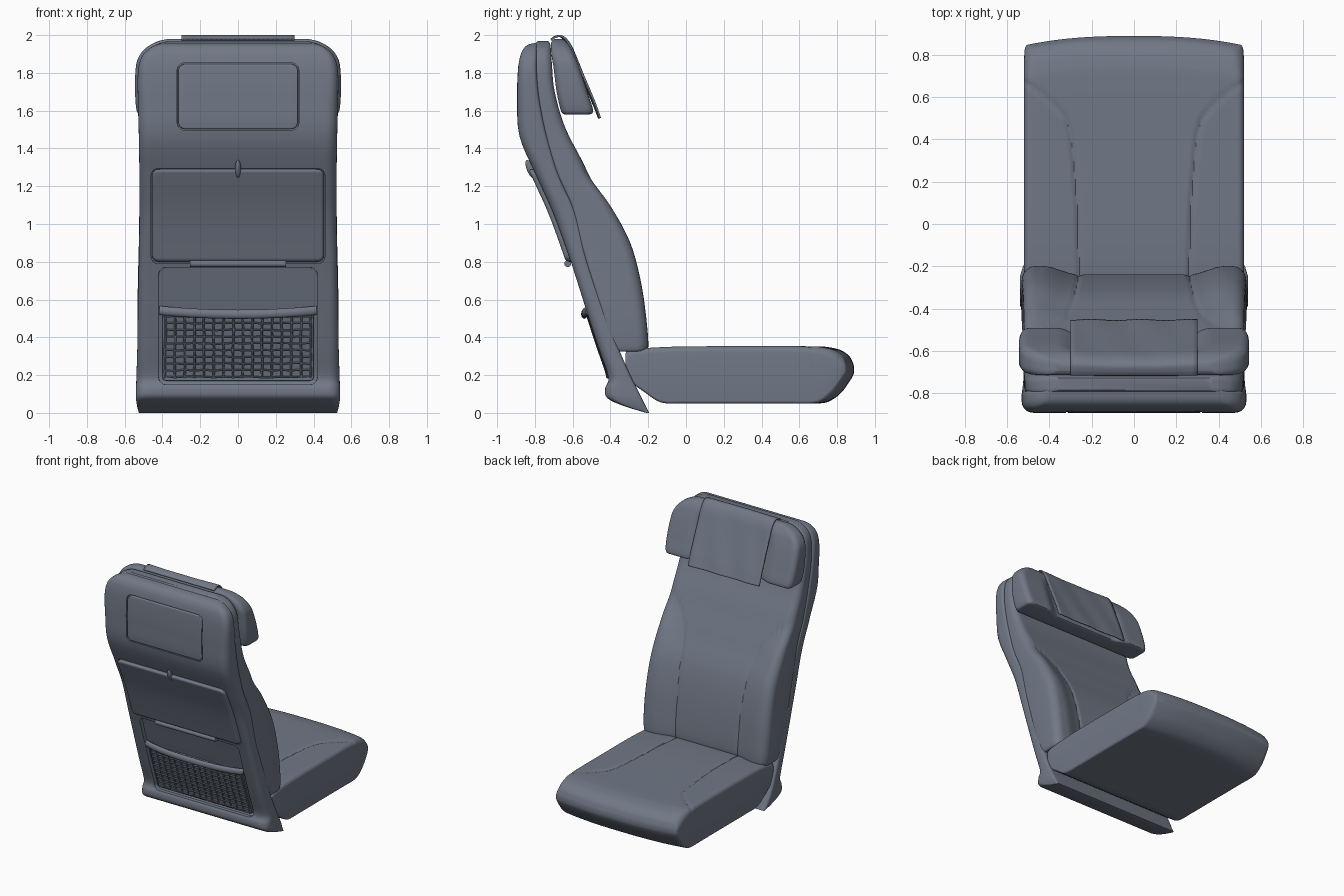
import bpy, bmesh, math, random

if "Cube" in bpy.data.objects:
    bpy.data.objects.remove(bpy.data.objects["Cube"])
random.seed(4)


def smooth(a, b, v):
    t = min(1, max(0, (v - a) / (b - a)))
    return t * t * (3 - 2 * t)


def lerp(tab, v):
    """Piecewise linear lookup in a list whose first column is the key."""
    for p, q in zip(tab, tab[1:]):
        if v <= q[0]:
            t = max(0, (v - p[0]) / (q[0] - p[0]))
            return p[1] + t * (q[1] - p[1])
    return tab[-1][1]


def spline(keys, sub):
    """Catmull-Rom through rows of any length."""
    out = []
    for i in range(len(keys) - 1):
        k = [keys[max(0, i - 1)], keys[i], keys[i + 1], keys[min(len(keys) - 1, i + 2)]]
        for s in range(sub):
            t = s / sub
            out.append([b + .5 * t * (c - a + t * (2*a - 5*b + 4*c - d + t * (3*(b - c) + d - a)))
                        for a, b, c, d in zip(*k)])
    return out + [list(keys[-1])]


def inset(d, r):
    return r - math.sqrt(max(0, r * r - (r - d) ** 2)) if d < r else 0


def add_mesh(name, rows, closed=True):
    """Skin rows of points; closed rows also get end caps."""
    bm = bmesh.new()
    vs = [[bm.verts.new(p) for p in r] for r in rows]
    n = len(vs[0])
    for a, b in zip(vs, vs[1:]):
        for i in range(n if closed else n - 1):
            j = (i + 1) % n
            bm.faces.new((a[i], a[j], b[j], b[i]))
    if closed:
        bm.faces.new(vs[0])
        bm.faces.new(vs[-1])
    bmesh.ops.recalc_face_normals(bm, faces=bm.faces)
    me = bpy.data.meshes.new(name)
    bm.to_mesh(me)
    bm.free()
    ob = bpy.data.objects.new(name, me)
    bpy.context.collection.objects.link(ob)
    return ob


def loft(name, stations, place, n=24, bump=None):
    """Rounded-rectangle rings: (t, back, front, half width, back radius, front radius)."""
    def edge(w, r):
        right = [w - r + r * math.cos(k * math.pi / 12) for k in range(6)]
        mid = [(w - r) * (1 - 2 * i / n) for i in range(n + 1)]
        return right + mid + [-x for x in reversed(right)]
    rows = []
    for t, a, b, w, ra, rb in stations:
        lim = max(.001, (b - a) / 2.05)
        ra, rb = min(ra, lim), min(rb, lim)
        front = [(x, b - inset(w - abs(x), rb) + (bump(abs(x), t) if bump else 0)) for x in edge(w, rb)]
        back = [(x, a + inset(w - abs(x), ra)) for x in reversed(edge(w, ra))]
        rows.append([place(x, t, v) for x, v in front + back])
    return add_mesh(name, rows)


upright = lambda x, t, v: (x, v, t)

# Hard rear shell
shell_rows = spline([
    (0, -.21, -.195, .525, .005, .005), (.04, -.34, -.215, .535, .03, .02), (.08, -.418, -.235, .54, .05, .02),
    (.13, -.428, -.26, .54, .06, .02), (.19, -.412, -.29, .538, .06, .02), (.35, -.465, -.36, .533, .06, .02),
    (.55, -.53, -.43, .53, .06, .02), (.8, -.61, -.52, .525, .06, .02), (1.05, -.70, -.58, .522, .06, .02),
    (1.25, -.79, -.67, .522, .06, .02), (1.46, -.88, -.735, .525, .06, .02), (1.65, -.893, -.775, .53, .06, .02),
    (1.8, -.89, -.79, .53, .06, .02), (1.88, -.88, -.79, .512, .06, .02), (1.925, -.862, -.79, .475, .06, .02),
    (1.95, -.835, -.785, .43, .03, .02), (1.96, -.79, -.775, .39, .01, .01)], 5)
shell = loft("rear_shell", shell_rows, upright)
rear = lambda z: lerp(shell_rows, z)


def panel(name, z0, z1, hw, rc, out, depth, edge=.012):
    """Rounded plate that follows the rear of the shell."""
    h = [rc * (1 - math.cos(k * math.pi / 16)) for k in range(9)]
    zs = [z0 + v for v in h] + [z0 + rc + (z1 - z0 - 2*rc) * i / 16 for i in range(1, 16)]
    zs += [z1 - v for v in reversed(h)]
    rows = []
    for z in zs:
        d = min(z - z0, z1 - z)
        rows.append((z, rear(z) - out + inset(d, edge), rear(z) + depth, hw - inset(d, rc), edge, .001))
    return loft(name, rows, upright)


# Recesses for screen, tray and pocket
for z0, z1, hw, depth in ((1.497, 1.853, .322, .012), (.79, 1.295, .46, .01), (.15, .77, .42, .03)):
    cut = panel("recess_cutter", z0, z1, hw, .04, .12, depth, .001)
    cut.hide_render = True
    m = shell.modifiers.new("recess", 'BOOLEAN')
    m.operation, m.object, m.solver = 'DIFFERENCE', cut, 'EXACT'
    bpy.context.view_layer.objects.active = shell
    bpy.ops.object.modifier_apply(modifier=m.name)
    bpy.data.objects.remove(cut)

panel("screen", 1.503, 1.847, .316, .036, .001, .03, .006)
panel("tray_table", .80, 1.29, .455, .035, .026, .03, .018)

# Tray latch and hinge
bpy.ops.mesh.primitive_uv_sphere_add(segments=20, ring_count=12, location=(0, rear(1.29) - .014, 1.29))
latch = bpy.context.object
latch.name = "tray_latch"
latch.scale = (.016, .02, .052)
latch.rotation_euler.x = .4
bpy.ops.mesh.primitive_cylinder_add(vertices=20, radius=.018, depth=.51, location=(0, rear(.79) - .02, .79),
                                    rotation=(0, math.pi / 2, 0))
bpy.context.object.name = "tray_hinge"


def tubes(name, lines, r):
    cu = bpy.data.curves.new(name, 'CURVE')
    cu.dimensions, cu.bevel_depth, cu.bevel_resolution, cu.use_fill_caps = '3D', r, 1, True
    for pts in lines:
        s = cu.splines.new('POLY')
        s.points.add(len(pts) - 1)
        for p, q in zip(s.points, pts):
            p.co = (*q, 1)
    ob = bpy.data.objects.new(name, cu)
    bpy.context.collection.objects.link(ob)
    bpy.ops.object.select_all(action='DESELECT')
    ob.select_set(True)
    bpy.context.view_layer.objects.active = ob
    bpy.ops.object.convert(target='MESH')


# Literature pocket: backing, woven net and elastic band
panel("pocket_backing", .17, .53, .40, .02, -.008, .04, .005)
net_y = lambda x, z: rear(z) + .004 - .008 * (1 - (x / .4) ** 2)
jit = lambda: random.uniform(-.003, .003)
lines = []
for i in range(16):
    x = -.385 + .77 * i / 15
    lines.append([(x + jit(), net_y(x, z), z) for z in [.185 + .34 * k / 9 for k in range(10)]])
for i in range(10):
    z = .19 + .32 * i / 9
    lines.append([(x, net_y(x, z), z + jit()) for x in [-.385 + .77 * k / 15 for k in range(16)]])
tubes("pocket_net", lines, .006)
band = []
for i in range(21):
    x = -.415 + .83 * i / 20
    z = .522 + .02 * (x / .415) ** 2
    band.append([(x, rear(z) + .012 - .03 * (1 - abs(x / .415) ** 4) + .016 * math.cos(a), z + .024 * math.sin(a))
                 for a in [k * math.pi / 6 for k in range(12)]])
add_mesh("pocket_band", band)

# Backrest cushion with side bolsters and seams
back_seam = [(.3, .26), (.7, .27), (.95, .285), (1.1, .32), (1.2, .39), (1.27, .47), (1.32, .56), (2, .9)]


def back_bump(x, z):
    s = lerp(back_seam, z)
    fade = 1 - smooth(1.0, 1.4, z)
    return -.04 * fade * (1 - smooth(s, s + .17, x)) - .008 * math.exp(-((x - s) / .01) ** 2)


loft("back_cushion", spline([
    (.325, -.38, -.225, .505, .02, .06), (.345, -.39, -.2, .525, .02, .06), (.5, -.44, -.21, .532, .02, .06),
    (.7, -.5, -.24, .53, .02, .06), (.9, -.56, -.295, .525, .02, .06), (1.1, -.61, -.4, .522, .02, .06),
    (1.28, -.69, -.515, .52, .02, .06), (1.5, -.755, -.635, .518, .02, .05), (1.7, -.79, -.695, .52, .02, .04),
    (1.85, -.80, -.71, .51, .02, .04), (1.92, -.80, -.715, .475, .02, .04), (1.955, -.795, -.72, .42, .02, .03),
    (1.968, -.785, -.73, .37, .01, .01)], 6), upright, 110, back_bump)

# Seat cushion, lofted along y with a bowed front
seat_seam = [(-.4, .255), (.1, .27), (.4, .295), (.5, .32), (.57, .375), (.64, .44), (.72, .53), (.8, .7)]


def seat_place(x, t, v):
    return (x, t - .045 * (abs(x) / .52) ** 2.5 * smooth(.3, .85, t), v)


def seat_bump(x, y):
    s = lerp(seat_seam, y)
    return -.009 * math.exp(-((x - s) / .01) ** 2) * (1 - smooth(.72, .8, y))


loft("seat_cushion", spline([
    (-.32, .22, .315, .515, .01, .02), (-.305, .175, .33, .52, .015, .03), (-.22, .11, .342, .52, .015, .03),
    (-.13, .055, .348, .52, .015, .03), (0, .05, .352, .52, .015, .03), (.2, .05, .353, .52, .015, .03),
    (.4, .05, .353, .52, .015, .03), (.55, .05, .353, .52, .015, .03), (.7, .05, .352, .52, .015, .035),
    (.76, .062, .347, .52, .02, .04), (.82, .105, .332, .52, .03, .05), (.865, .165, .3, .518, .03, .05),
    (.885, .2, .262, .512, .02, .02), (.89, .215, .24, .505, .01, .01)], 7), seat_place, 110, seat_bump)

# Headrest with forward wings
loft("headrest", spline([
    (1.58, -.635, -.53, .505, .02, .02), (1.595, -.66, -.492, .535, .04, .04), (1.7, -.685, -.522, .545, .04, .04),
    (1.82, -.70, -.562, .542, .04, .04), (1.88, -.71, -.585, .528, .04, .04), (1.93, -.715, -.608, .49, .04, .04),
    (1.965, -.712, -.635, .43, .03, .03), (1.98, -.695, -.655, .37, .01, .01)], 6), upright, 50,
    lambda x, z: -.04 * (1 - smooth(.24, .36, x)) * (1 - smooth(1.8, 1.95, z)))

# Cloth draped over the headrest
path = spline([(-.715, 1.975), (-.69, 1.99), (-.655, 1.993), (-.615, 1.95), (-.575, 1.86),
               (-.525, 1.74), (-.485, 1.64), (-.457, 1.56)], 5)
rows = []
for k, (y, z) in enumerate(path):
    f = k / (len(path) - 1)
    rows.append([(u * .3, y - .02 * f * (1 - f) * (1 - u * u) * 2 + .003 * f * math.sin(u * 8 + k * .2), z)
                 for u in [-1 + i / 12 for i in range(25)]])
cloth = add_mesh("headrest_cover", rows, False)
m = cloth.modifiers.new("thickness", 'SOLIDIFY')
m.thickness, m.offset = .01, 0

# Slate colour, smooth shading with crisp edges
slate = bpy.data.materials.new("slate")
slate.diffuse_color = (.165, .19, .24, 1)
slate.use_nodes = True
slate.node_tree.nodes["Principled BSDF"].inputs["Base Color"].default_value = slate.diffuse_color
for ob in bpy.data.objects:
    ob.data.materials.clear()
    ob.data.materials.append(slate)
bpy.ops.object.select_all(action='SELECT')
bpy.ops.object.shade_smooth_by_angle(angle=math.radians(35))
